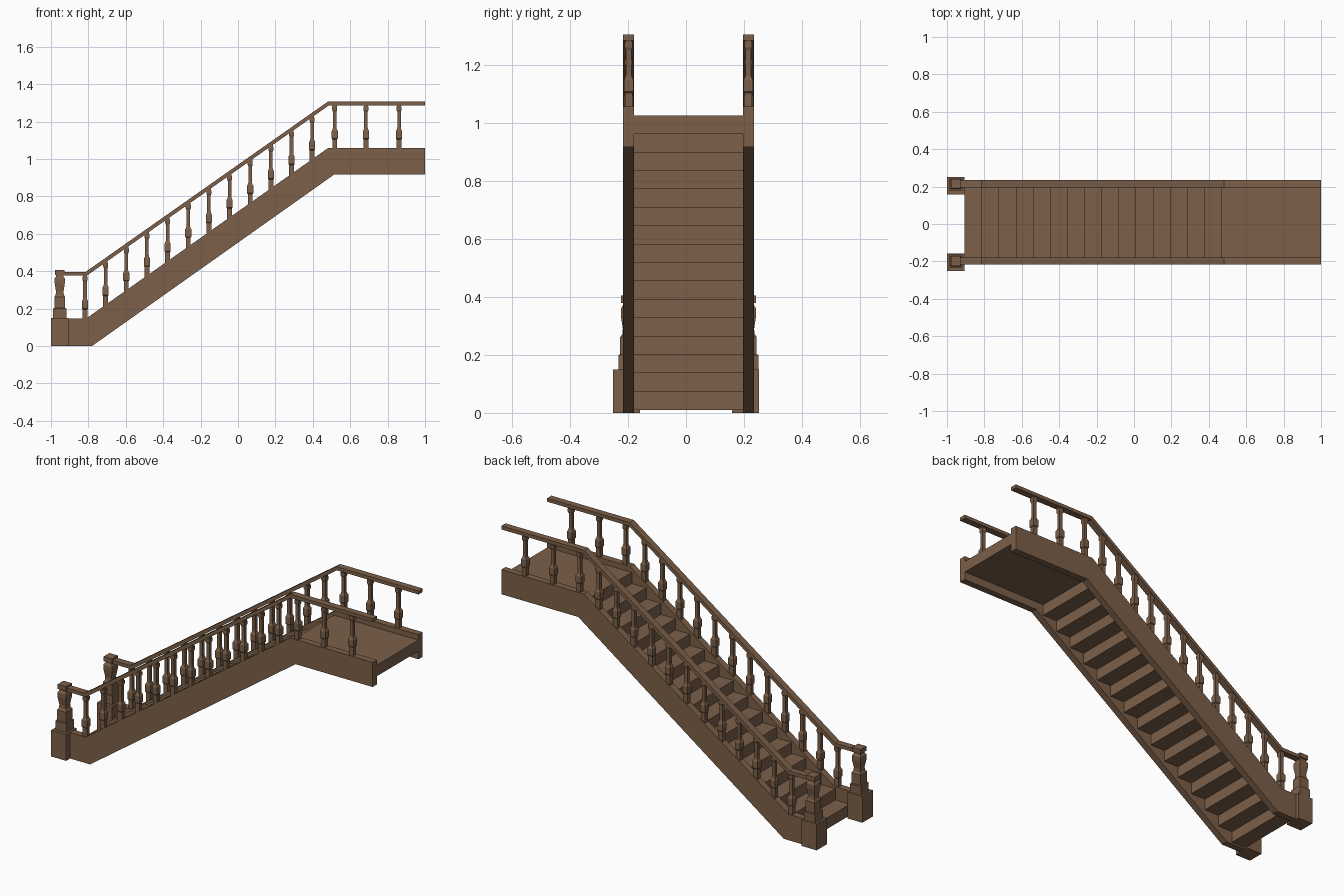
import bpy, bmesh

if "Cube" in bpy.data.objects:
    bpy.data.objects.remove(bpy.data.objects["Cube"])

wood = bpy.data.materials.new("brown wood")
wood.diffuse_color = (0.2, 0.115, 0.066, 1)
wood.use_nodes = True
wood.node_tree.nodes["Principled BSDF"].inputs["Base Color"].default_value = wood.diffuse_color

# inner and outer y of each side's stringer and rail
SIDES = {"left": (0.196, 0.234), "right": (-0.217, -0.179)}
RISE, RUN, STEPS = 0.0635, 0.0916, 16
X0, Z0 = -0.907, 0.01


def finish(name, bm):
    bmesh.ops.recalc_face_normals(bm, faces=bm.faces)
    me = bpy.data.meshes.new(name)
    bm.to_mesh(me)
    bm.free()
    me.materials.append(wood)
    ob = bpy.data.objects.new(name, me)
    bpy.context.collection.objects.link(ob)
    return ob


def extrude_profile(bm, pts, y0, y1):
    """Side-view (x, z) outline pushed from y0 to y1."""
    a = [bm.verts.new((x, y0, z)) for x, z in pts]
    b = [bm.verts.new((x, y1, z)) for x, z in pts]
    bm.faces.new(a)
    bm.faces.new(b)
    n = len(pts)
    for i in range(n):
        j = (i + 1) % n
        bm.faces.new((a[i], a[j], b[j], b[i]))


def square_turning(bm, x, y, z, profile):
    """Square post from (height, half width) pairs."""
    rings = [[bm.verts.new((x + sx * w, y + sy * w, z + h))
              for sx, sy in ((-1, -1), (1, -1), (1, 1), (-1, 1))] for h, w in profile]
    for r, s in zip(rings, rings[1:]):
        for i in range(4):
            j = (i + 1) % 4
            bm.faces.new((r[i], r[j], s[j], s[i]))
    bm.faces.new(rings[0])
    bm.faces.new(rings[-1])


def box(bm, x0, x1, y0, y1, z0, z1):
    extrude_profile(bm, [(x0, z0), (x1, z0), (x1, z1), (x0, z1)], y0, y1)


def stringer_top(x):
    t = min(max((x + 0.81) / 1.29, 0), 1)
    return 0.148 + t * 0.909


STRINGER = [(-0.92, 0), (-0.78, 0), (0.515, 0.917), (1, 0.917),
            (1, 1.057), (0.48, 1.057), (-0.81, 0.148), (-0.92, 0.148)]
RAIL = [(-0.952, 0.376), (-0.808, 0.376), (0.486, 1.286), (1, 1.286),
        (1, 1.306), (0.48, 1.306), (-0.815, 0.396), (-0.952, 0.396)]
NEWEL = [(0.14, 0.035), (0.2, 0.035), (0.202, 0.029), (0.262, 0.029), (0.272, 0.022),
         (0.29, 0.02), (0.335, 0.027), (0.36, 0.027), (0.372, 0.02), (0.38, 0.02),
         (0.38, 0.0265), (0.406, 0.0265)]
BALUSTER = [(-0.02, 0.013), (0.048, 0.013), (0.052, 0.0165), (0.092, 0.0165),
            (0.1, 0.012), (0.11, 0.0095), (0.195, 0.0095), (0.205, 0.0135),
            (0.222, 0.0135), (0.222, 0.011), (0.236, 0.011)]
BALUSTER_X = [-0.818 + 0.1104 * i for i in range(12)] + [0.517, 0.684, 0.861]

# steps and landing
bm = bmesh.new()
for i in range(STEPS - 1):
    x, z = X0 + i * RUN, Z0 + i * RISE
    box(bm, x, x + RUN, -0.185, 0.2, z, z + RISE)
finish("steps", bm)
bm = bmesh.new()
box(bm, X0 + 15 * RUN, 0.999, -0.185, 0.2, Z0 + 15 * RISE, Z0 + 16 * RISE)
finish("landing", bm)

for side, (y0, y1) in SIDES.items():
    yc = (y0 + y1) / 2
    sign = 1 if yc > 0 else -1

    # side board
    bm = bmesh.new()
    extrude_profile(bm, STRINGER, y0, y1)
    finish(side + "_stringer", bm)

    # handrail
    bm = bmesh.new()
    extrude_profile(bm, RAIL, y0, y1)
    finish(side + "_handrail", bm)

    # newel post with square base
    bm = bmesh.new()
    ya, yb = sorted((sign * 0.159, sign * 0.2525))
    box(bm, -1, -0.906, ya, yb, 0, 0.15)
    square_turning(bm, -0.953, yc, 0, NEWEL)
    finish(side + "_newel_post", bm)

    # balusters
    bm = bmesh.new()
    for x in BALUSTER_X:
        square_turning(bm, x, yc, stringer_top(x), BALUSTER)
    finish(side + "_balusters", bm)
